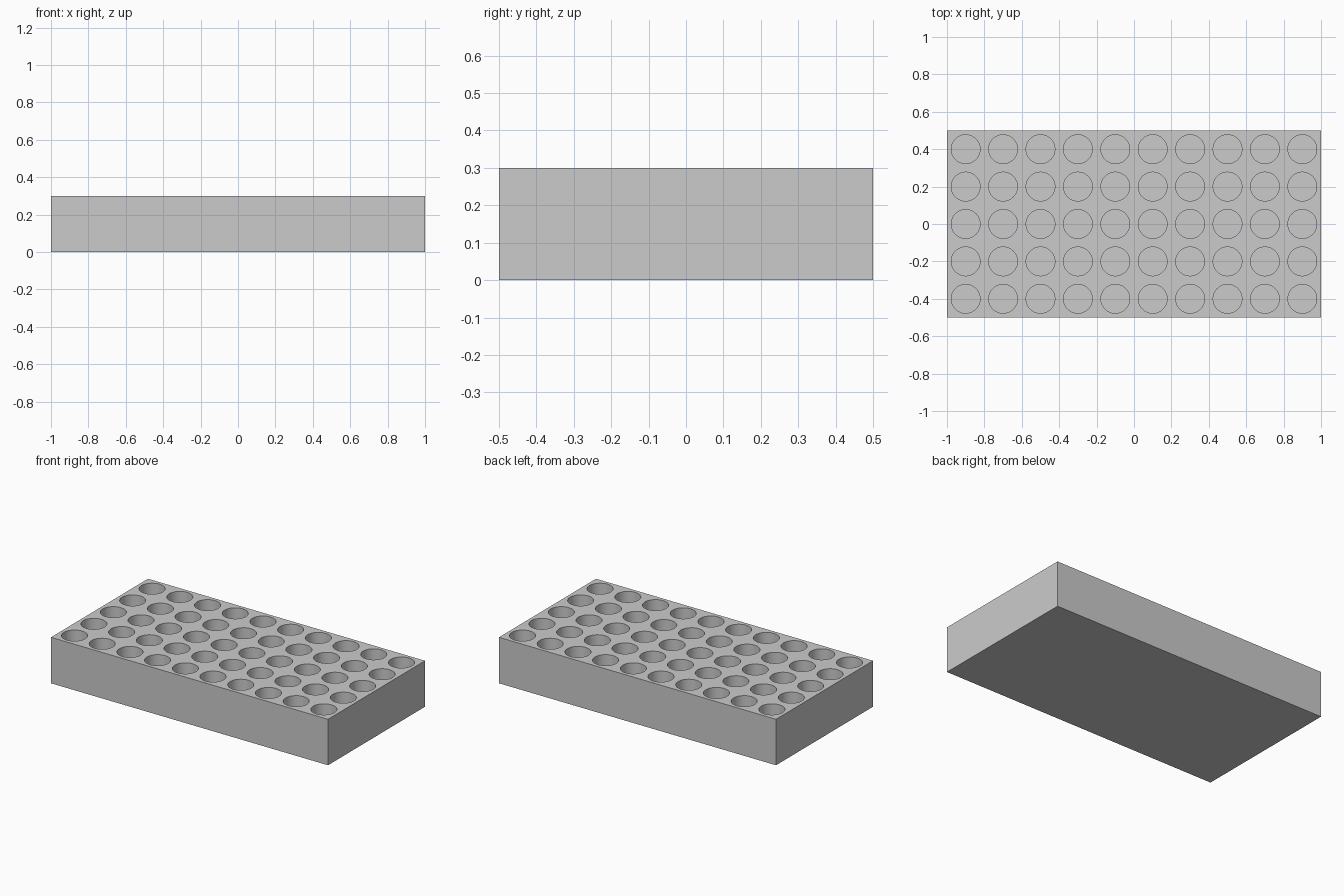
import bpy
import bmesh
from math import radians
from mathutils import Matrix

LENGTH, WIDTH, HEIGHT = 2.0, 1.0, 0.3
COLUMNS, ROWS, PITCH = 10, 5, 0.2
HOLE_RADIUS, FLOOR = 0.077, 0.05

default_cube = bpy.data.objects.get("Cube")
if default_cube:
    bpy.data.objects.remove(default_cube, do_unlink=True)

# Plain grey for the whole rack
grey = bpy.data.materials.new("light_grey")
grey.use_nodes = True
colour = (0.6, 0.6, 0.6, 1.0)
grey.diffuse_color = colour
grey.node_tree.nodes["Principled BSDF"].inputs["Base Color"].default_value = colour


def add_object(name, bm):
    mesh = bpy.data.meshes.new(name)
    bm.to_mesh(mesh)
    bm.free()
    mesh.materials.append(grey)
    obj = bpy.data.objects.new(name, mesh)
    bpy.context.collection.objects.link(obj)
    return obj


# Solid block
bm = bmesh.new()
bmesh.ops.create_cube(bm, size=1.0, matrix=Matrix.Translation((0, 0, HEIGHT / 2))
                      @ Matrix.Diagonal((LENGTH, WIDTH, HEIGHT, 1)))
rack = add_object("rack_block", bm)

# Grid of pegs that cuts the flat-bottomed wells
bm = bmesh.new()
for column in range(COLUMNS):
    for row in range(ROWS):
        x = (column - (COLUMNS - 1) / 2) * PITCH
        y = (row - (ROWS - 1) / 2) * PITCH
        bmesh.ops.create_cone(bm, cap_ends=True, segments=64, radius1=HOLE_RADIUS,
                              radius2=HOLE_RADIUS, depth=HEIGHT,
                              matrix=Matrix.Translation((x, y, FLOOR + HEIGHT / 2)))
cutter = add_object("well_cutter", bm)

# Cut the wells, then drop the helper
cut = rack.modifiers.new("wells", 'BOOLEAN')
cut.operation = 'DIFFERENCE'
cut.solver = 'EXACT'
cut.object = cutter
bpy.ops.object.select_all(action='DESELECT')
rack.select_set(True)
bpy.context.view_layer.objects.active = rack
bpy.ops.object.modifier_apply(modifier=cut.name)
bpy.data.objects.remove(cutter, do_unlink=True)

# Smooth well walls, sharp block edges
bpy.ops.object.shade_smooth_by_angle(angle=radians(30))
